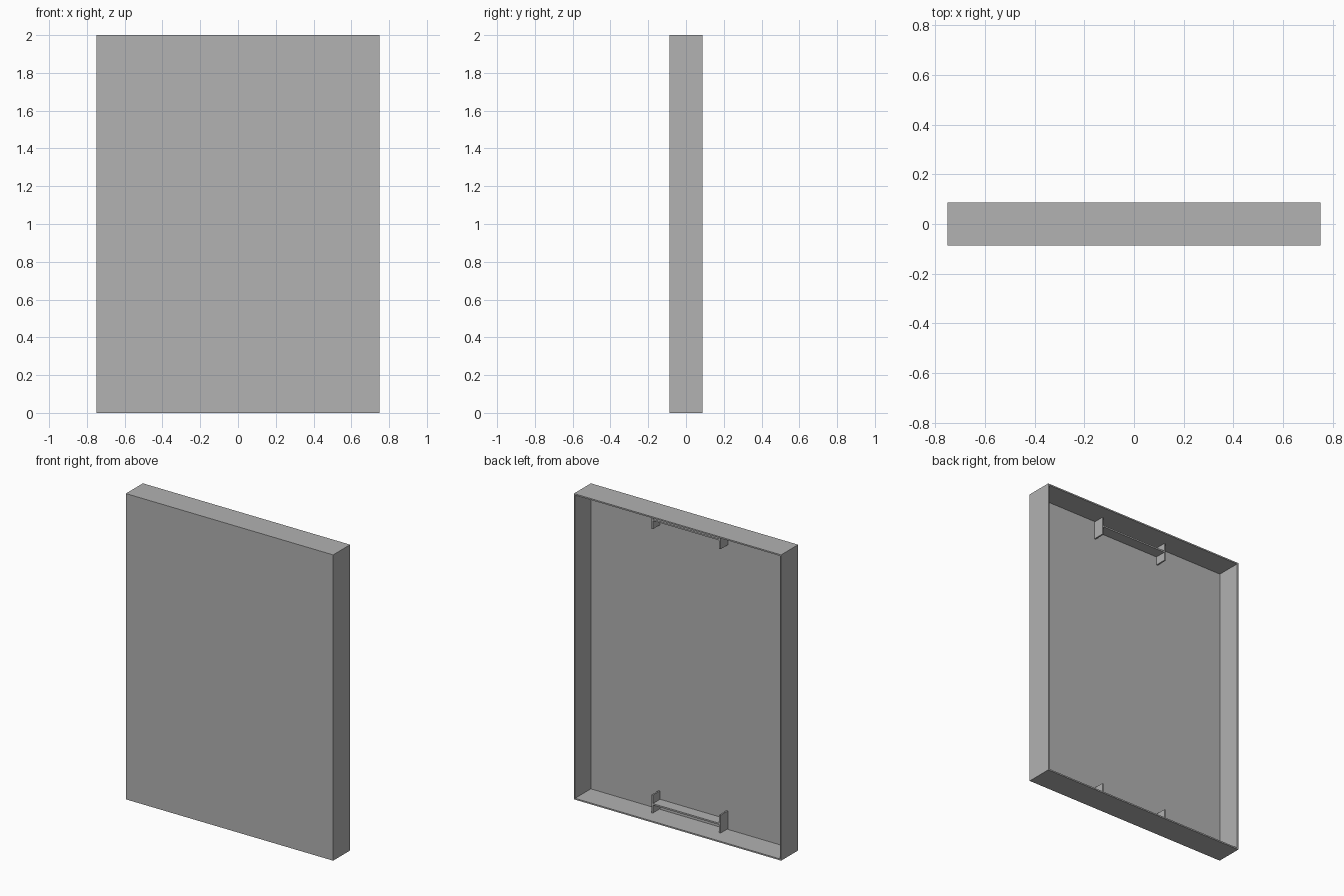
import bpy
import bmesh
from mathutils import Matrix, Vector

if "Cube" in bpy.data.objects:
    bpy.data.objects.remove(bpy.data.objects["Cube"], do_unlink=True)

WIDTH, DEPTH, HEIGHT = 1.5, 0.175, 2.0
WALL = 0.013                  # rim and front panel thickness
FIN_X, FIN_TOP = 0.245, 0.13  # bracket half span and height
SHELF_Z, SHEET = 0.07, 0.01   # bracket shelf level and sheet thickness

gray = bpy.data.materials.new("plain_gray")
gray.use_nodes = True
color = (0.445, 0.445, 0.445, 1.0)
gray.diffuse_color = color
gray.node_tree.nodes["Principled BSDF"].inputs["Base Color"].default_value = color


def box_mesh(low, high):
    low, high = Vector(low), Vector(high)
    bm = bmesh.new()
    matrix = Matrix.Translation((low + high) / 2) @ Matrix.Diagonal((*(high - low), 1))
    bmesh.ops.create_cube(bm, size=1, matrix=matrix)
    return bm


def finish(name, bm):
    bm.normal_update()
    mesh = bpy.data.meshes.new(name)
    bm.to_mesh(mesh)
    bm.free()
    mesh.materials.append(gray)
    obj = bpy.data.objects.new(name, mesh)
    bpy.context.collection.objects.link(obj)


# Shallow tray, hollowed from the back
bm = box_mesh((-WIDTH / 2, -DEPTH / 2, 0), (WIDTH / 2, DEPTH / 2, HEIGHT))
bm.normal_update()
back = max(bm.faces, key=lambda f: f.calc_center_median().y)
bmesh.ops.inset_region(bm, faces=[back], thickness=WALL)
pocket = bmesh.ops.extrude_discrete_faces(bm, faces=[back])["faces"][0]
bmesh.ops.translate(bm, verts=pocket.verts, vec=(0, WALL - DEPTH, 0))
finish("tray", bm)


# Brackets at the bottom and top: two fins joined by a shelf
def bracket_part(name, x0, x1, z0, z1, at_top):
    if at_top:
        z0, z1 = HEIGHT - z1, HEIGHT - z0
    finish(name, box_mesh((x0, WALL - DEPTH / 2, z0), (x1, 0, z1)))


for place, at_top in (("bottom", False), ("top", True)):
    for side, sign in (("left", 1), ("right", -1)):
        x = sign * FIN_X
        bracket_part(f"{place}_{side}_fin", x - SHEET / 2, x + SHEET / 2,
                     WALL, FIN_TOP, at_top)
    inner = FIN_X - SHEET / 2
    bracket_part(f"{place}_shelf", -inner, inner,
                 SHELF_Z - SHEET / 2, SHELF_Z + SHEET / 2, at_top)
